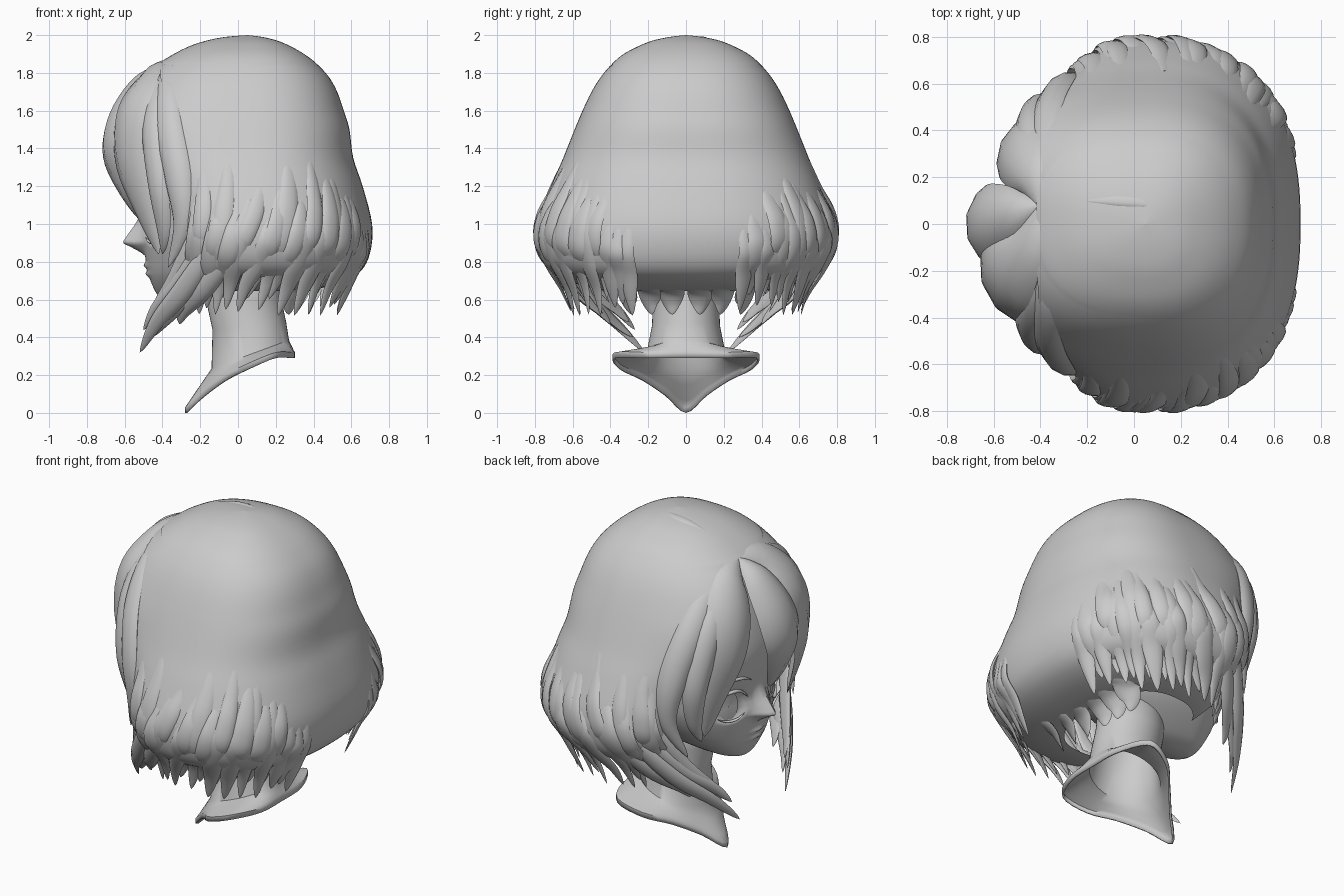
import bpy, math, random
from mathutils import Vector

random.seed(4)
if "Cube" in bpy.data.objects:
    bpy.data.objects.remove(bpy.data.objects["Cube"])

grey = bpy.data.materials.new("plain_grey")
grey.use_nodes = True
grey.diffuse_color = (0.6, 0.6, 0.6, 1)
grey.node_tree.nodes["Principled BSDF"].inputs["Base Color"].default_value = (0.6, 0.6, 0.6, 1)


def smooth_path(pts, n, closed=False):
    """Catmull-Rom samples through points of any dimension."""
    pts = [Vector(p) for p in pts]
    m, out = len(pts), []
    for i in range(m if closed else m - 1):
        a, b, c, d = [pts[k % m] if closed else pts[min(max(k, 0), m - 1)] for k in range(i - 1, i + 3)]
        for j in range(n):
            t = j / n
            out.append((b * 2 + (c - a) * t + (a * 2 - b * 5 + c * 4 - d) * t * t
                        + (b * 3 - a - c * 3 + d) * t ** 3) * 0.5)
    return out if closed else out + [pts[-1]]


def loft(name, rings, closed=True, caps=False):
    """Skin a list of equal-length rings."""
    n = len(rings[0])
    verts = [tuple(p) for r in rings for p in r]
    faces = [(i * n + j, i * n + (j + 1) % n, (i + 1) * n + (j + 1) % n, (i + 1) * n + j)
             for i in range(len(rings) - 1) for j in range(n if closed else n - 1)]
    if caps:
        faces += [tuple(reversed(range(n))), tuple(range(len(verts) - n, len(verts)))]
    me = bpy.data.meshes.new(name)
    me.from_pydata(verts, [], faces)
    me.materials.append(grey)
    ob = bpy.data.objects.new(name, me)
    bpy.context.collection.objects.link(ob)
    bpy.context.view_layer.objects.active = ob
    bpy.ops.object.select_all(action='DESELECT')
    ob.select_set(True)
    bpy.ops.object.mode_set(mode='EDIT')
    bpy.ops.mesh.select_all(action='SELECT')
    bpy.ops.mesh.normals_make_consistent(inside=False)
    bpy.ops.object.mode_set(mode='OBJECT')
    bpy.ops.object.shade_smooth_by_angle(angle=math.radians(50))
    return ob


def lock(name, pts, width, thick=0.03, bend=0.3, peak=0.45, start=0.15):
    """Tapered hair lock with a lens section, its broad side facing outwards."""
    path = smooth_path(pts, 5)
    rings, last = [], len(path) - 1
    for i, p in enumerate(path):
        t = i / last
        tan = (path[min(i + 1, last)] - path[max(i - 1, 0)]).normalized()
        out = Vector((p.x, p.y, (p.z - 1.15) * 0.5))
        out = (out - tan * out.dot(tan)).normalized()
        side = tan.cross(out)
        f = start + (1 - start) * math.sin(t / peak * math.pi / 2) if t < peak else \
            math.cos((t - peak) / (1 - peak) * math.pi / 2) ** 0.8
        f = max(f, 0.01)
        ring = []
        for k in range(10):
            a = k * math.tau / 10
            c, s = math.cos(a), math.sin(a)
            ring.append(p + side * (width * f * c) + out * (thick * f * s - bend * width * f * c * c))
        rings.append(ring)
    return loft(name, rings, caps=True)


def flip(pts):
    return [(x, -y, z) for x, y, z in pts]


def power(v, e):
    return math.copysign(abs(v) ** e, v)


# Hair shell: height, front reach, back reach, half width, front edge x
N = 2.4
CX = 0.05
shell = smooth_path([
    (2.0, .001, .001, .001, -.5), (1.99, .12, .08, .09, -.5), (1.97, .22, .16, .18, -.5),
    (1.94, .31, .23, .255, -.48), (1.9, .39, .3, .33, -.45), (1.85, .47, .365, .39, -.42),
    (1.78, .55, .43, .45, -.41), (1.7, .615, .475, .5, -.4), (1.6, .67, .51, .548, -.38),
    (1.5, .7, .54, .59, -.36), (1.35, .64, .56, .65, -.32), (1.2, .54, .61, .715, -.28),
    (1.0, .46, .66, .785, -.27), (.85, .42, .65, .78, -.27), (.75, .39, .6, .72, -.25),
    (.69, .36, .5, .6, -.22), (.655, .33, .36, .48, -.2), (.645, .3, .27, .4, -.2)], 4)


def shell_point(theta, row, s=1.0):
    z, front, back, w, _ = row
    c = power(math.cos(theta), 2 / N)
    return Vector((CX + c * s * (back if c > 0 else front), power(math.sin(theta), 2 / N) * w * s, z))


rings = []
for row in shell:
    reach = min(1, max(0, (CX - row[4]) / row[1]))
    limit = math.pi - math.acos(reach ** (N / 2))
    rings.append([shell_point(limit * (j / 48 - 1), row) for j in range(97)])
loft("hair_shell", rings, closed=False)

# Fine ridge along the crown
lock("crown_ridge", [(-.2, .1, 1.955), (-.08, .1, 1.978), (.04, .09, 1.985), (.12, .06, 1.98)], .025, .008, 0)


def on_shell(theta, z, s):
    row = min(shell, key=lambda r: abs(r[0] - max(z, .76)))
    p = shell_point(theta, row, s)
    p.z = z
    return p


# Flat tapered strands around the lower hair, sweeping towards the face
for sign in (-1, 1):
    for i in range(24):
        f = i / 23
        th = 0.34 + f * 1.72
        sweep = 0.07 + 0.36 * f
        top = min(1.08 + f * 1.6, 1.34) - 0.1 * (i % 3) + random.uniform(-.05, .05)
        tip = 0.53 + 0.06 * (i % 2) + random.uniform(-.02, .04)
        lift = 0.006 * (i % 2)
        pts = []
        for k in range(6):
            t = k / 5
            z = top + (tip - top) * t
            s = 0.975 + lift + 0.035 * min(1, t * 2) - 0.18 * max(0, t - .55) * 2
            pts.append(on_shell(sign * (th + sweep * t ** 1.5), z, s))
        lock("lower_strand", pts, random.uniform(.05, .065), .014, .08, .5, .4)
    # Pointed strands at the nape
    for i in range(3):
        y = sign * (0.08 + i * 0.12)
        lock("nape_strand", [(.5 - i * .02, y * 1.2, .73), (.41 - i * .02, y * 1.1, .68), (.32, y, .64),
                             (.28, y * .97, .58), (.27, y * .9, .52)], .075, .014, .1, .4, .5)

# Long locks sweeping under the chin
long_locks = [
    ([(-.02, .72, 1.12), (-.14, .7, .88), (-.3, .55, .64), (-.44, .37, .47), (-.52, .22, .32)], .055),
    ([(-.12, .67, 1.1), (-.2, .64, .87), (-.33, .5, .66), (-.44, .36, .54), (-.5, .27, .44)], .05),
    ([(-.2, .63, 1.15), (-.25, .6, .9), (-.33, .5, .7), (-.42, .38, .56), (-.46, .3, .48)], .055),
    ([(.06, .75, 1.05), (-.05, .72, .84), (-.18, .6, .66), (-.29, .46, .54), (-.31, .4, .47)], .055),
    ([(-.05, .71, 1.0), (-.14, .66, .8), (-.26, .53, .63), (-.4, .38, .48), (-.46, .28, .4)], .045)]
for pts, w in long_locks:
    for p in (pts, flip(pts)):
        lock("long_side_lock", p, w, .018, .15)

# Fringe fanning out from the parting
PART = (-.41, .08, 1.84)
lock("fringe_centre", [PART, (-.54, .06, 1.76), (-.66, .02, 1.57), (-.69, -.02, 1.37),
                       (-.61, -.06, 1.17), (-.53, -.06, 1.03)], .165, .03, .35, .5, .06)
lock("fringe_left", [PART, (-.46, .22, 1.77), (-.51, .33, 1.59), (-.52, .38, 1.38),
                     (-.46, .41, 1.12), (-.4, .39, .86)], .16, .03, .3, .45, .06)
lock("fringe_right", [PART, (-.49, -.1, 1.79), (-.59, -.23, 1.62), (-.6, -.3, 1.38),
                      (-.52, -.36, 1.12), (-.42, -.38, .84)], .19, .03, .3, .45, .06)
edge_locks = [
    ([(-.43, .26, 1.74), (-.46, .43, 1.52), (-.43, .52, 1.22), (-.4, .49, .98), (-.4, .42, .84)], .075),
    ([(-.395, .29, 1.76), (-.38, .49, 1.53), (-.325, .605, 1.25), (-.3, .61, 1.0), (-.37, .51, .77)], .085)]
for pts, w in edge_locks:
    for p in (pts, flip(pts)):
        lock("fringe_edge", [PART] + p, w, .028, .2, .45, .06)

# Head: height, centre x, front reach, back reach, half width
head = smooth_path([
    (.6, -.33, .06, .08, .04), (.63, -.3, .13, .25, .13), (.72, -.22, .25, .38, .26),
    (.82, -.15, .34, .42, .35), (.93, -.12, .38, .45, .41), (1.05, -.1, .4, .5, .44),
    (1.3, -.08, .46, .5, .48), (1.6, 0, .46, .42, .45), (1.78, 0, .36, .32, .3), (1.85, 0, .1, .1, .1)], 10)


def relief(y, z):
    """Nose, lips and eye sockets."""
    ramp = max(0, min((z - .83) / .07, (1.1 - z) / .2))
    nose = .115 * ramp ** 1.3 * math.exp(-(y / (.03 + .03 * ramp)) ** 2)
    lips = sum(.016 * math.exp(-((z - h) / .014) ** 2 - (y / .07) ** 2) for h in (.735, .78))
    socket = ((abs(y) - .21) / .11) ** 2 + ((z - .99) / .1) ** 2
    return nose + lips - .025 * max(0, min(1, 2.2 - 2 * socket))


rings = []
for z, cx, front, back, w in head:
    ring = []
    for j in range(128):
        a = j * math.tau / 128
        c, y = power(math.cos(a), 2 / 2.2), power(math.sin(a), 2 / 2.2) * w
        ring.append((cx + c * back if c > 0 else cx + c * front - relief(y, z) * min(1, -c * 2), y, z))
    rings.append(ring)
loft("head", rings, caps=True)


def face(y, z, lift):
    _, cx, front, _, w = min(head, key=lambda r: abs(r[0] - z))
    return Vector((cx - front * max(0, 1 - abs(y / w) ** 2.2) ** (1 / 2.2) - lift, y, z))


# Irises, lash lines and brows
for sign in (-1, 1):
    rings = [[face(sign * (.21 + r * .055 * math.cos(k * math.tau / 24)),
                   .985 + r * .085 * math.sin(k * math.tau / 24), -.018) for k in range(24)]
             for r in (1, .6, .05)]
    loft("iris", rings)
    for name, half, base, rise, size in (("upper_lash", .11, 1.02, .065, .011),
                                         ("lower_lash", .08, .93, -.03, .006),
                                         ("brow", .11, 1.13, .035, .01)):
        arc = [face(sign * (.21 + half * u), base + rise * (1 - u * u), .002)
               for u in (-1, -.5, 0, .5, 1)]
        lock(name, arc, size, .01, 0, .5)

# Neck flaring into an open collar
half_rim = [(.3, 0, .29), (.29, .2, .29), (.2, .38, .29), (.05, .35, .23),
            (-.07, .23, .17), (-.18, .11, .09), (-.28, 0, 0)]
rim = smooth_path(half_rim + flip(half_rim[-2:0:-1]), 4, closed=True)
angles = [k * math.tau / len(rim) for k in range(len(rim))]


def neck_ring(z, cx, rx, ry, tilt=0):
    return [Vector((cx + rx * math.cos(a), ry * math.sin(a), z + tilt * math.cos(a))) for a in angles]


base = neck_ring(.31, .065, .205, .21, .075)
rings = [neck_ring(.85, .02, .19, .17), neck_ring(.6, .03, .2, .175), neck_ring(.46, .06, .195, .18, .02), base]
rings += [[b.lerp(r, t) + Vector((0, 0, .03 * t)) for b, r in zip(base, rim)] for t in (.4, .8, 1)] + [rim]
neck = loft("neck", rings)
rim_wall = neck.modifiers.new("wall", 'SOLIDIFY')
rim_wall.thickness = 0.012
